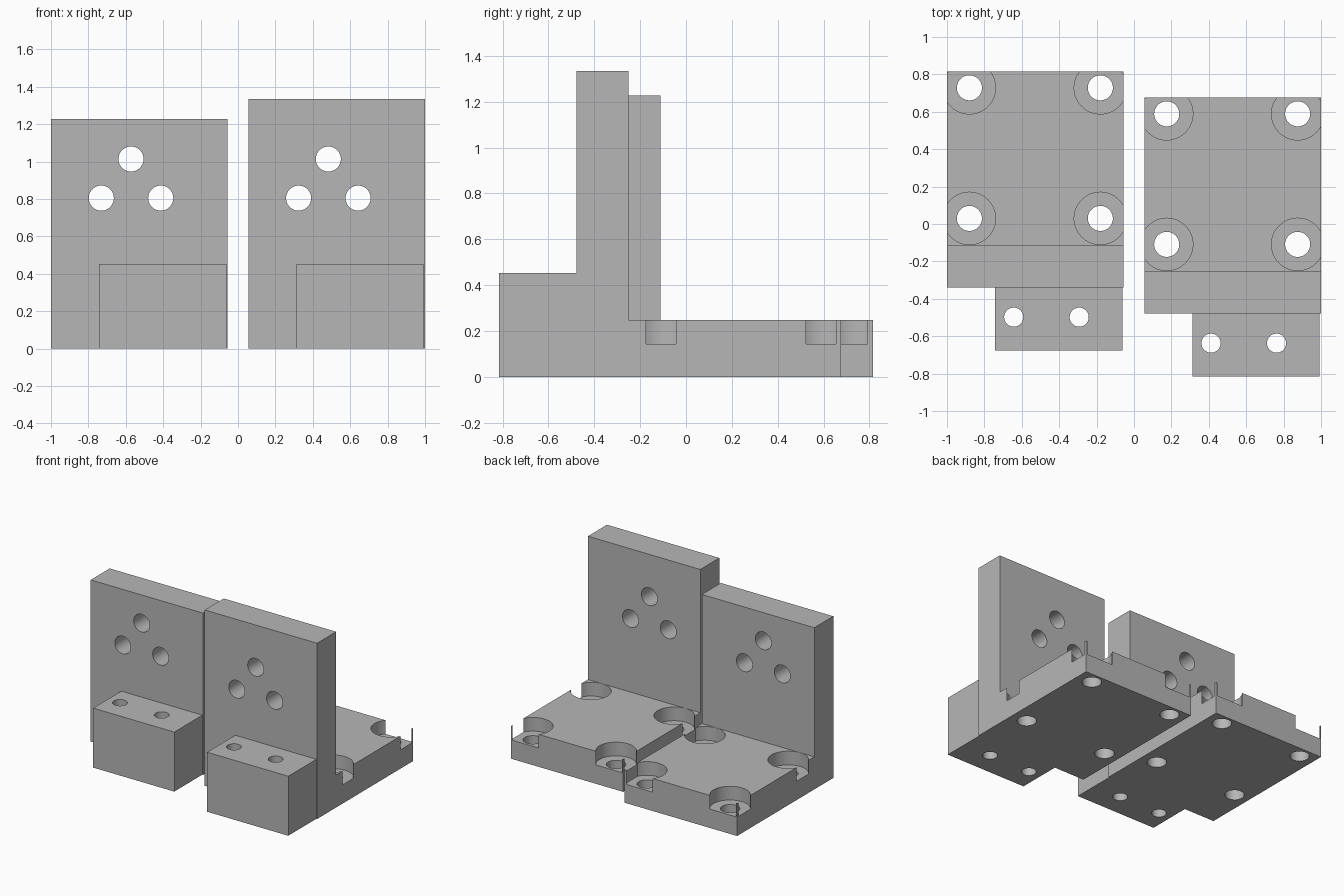
import bpy, bmesh, math
from mathutils import Matrix, Vector

default = bpy.data.objects.get("Cube")
if default:
    bpy.data.objects.remove(default, do_unlink=True)

grey = bpy.data.materials.new("plain grey")
grey.use_nodes = True
COLOUR = (0.47, 0.47, 0.47, 1)
grey.diffuse_color = COLOUR
grey.node_tree.nodes["Principled BSDF"].inputs["Base Color"].default_value = COLOUR


def add_object(name, bm):
    bmesh.ops.recalc_face_normals(bm, faces=bm.faces)
    mesh = bpy.data.meshes.new(name)
    bm.to_mesh(mesh)
    bm.free()
    mesh.materials.append(grey)
    obj = bpy.data.objects.new(name, mesh)
    bpy.context.collection.objects.link(obj)
    return obj


def extrude_profile(name, points, x0, x1):
    """Extrude a side profile of (y, z) points along x."""
    bm = bmesh.new()
    face = bm.faces.new([bm.verts.new((x0, y, z)) for y, z in points])
    grown = bmesh.ops.extrude_face_region(bm, geom=[face])["geom"]
    verts = [g for g in grown if isinstance(g, bmesh.types.BMVert)]
    bmesh.ops.translate(bm, verts=verts, vec=(x1 - x0, 0, 0))
    return add_object(name, bm)


def drill(target, centres, radius, depth, along_y=False):
    """Cut a group of equal round holes into the target."""
    bm = bmesh.new()
    turn = Matrix.Rotation(math.pi / 2, 4, "X") if along_y else Matrix()
    for centre in centres:
        bmesh.ops.create_cone(bm, cap_ends=True, segments=64, radius1=radius,
                              radius2=radius, depth=depth,
                              matrix=Matrix.Translation(Vector(centre)) @ turn)
    cutter = add_object("hole_cutter", bm)
    cutter.hide_render = True
    mod = target.modifiers.new("holes", "BOOLEAN")
    mod.operation = "DIFFERENCE"
    mod.solver = "EXACT"
    mod.object = cutter
    select(target)
    bpy.ops.object.modifier_apply(modifier=mod.name)
    bpy.data.objects.remove(cutter, do_unlink=True)


def select(obj):
    bpy.ops.object.select_all(action="DESELECT")
    obj.select_set(True)
    bpy.context.view_layer.objects.active = obj


def build_bracket(side, dx, dy, wall_top):
    back, wall_back, wall_front, block_front = (
        y + dy for y in (0.815, -0.111, -0.339, -0.676))
    base_top, seat, block_top = 0.247, 0.143, 0.452

    # L-shaped plate and upright wall
    plate = extrude_profile(side + "_angle_plate", [
        (wall_front, 0), (back, 0), (back, base_top), (wall_back, base_top),
        (wall_back, wall_top), (wall_front, wall_top)], dx - 1, dx - 0.056)

    # Counterbored mounting holes in the base
    mounts = [(x + dx, y + dy) for x in (-0.88, -0.18) for y in (0.03, 0.728)]
    drill(plate, [(x, y, seat + 0.1) for x, y in mounts], 0.14, 0.2)
    drill(plate, [(x, y, 0.1) for x, y in mounts], 0.067, 0.4)

    # Triangle of holes through the wall
    wall_holes = [(-0.572, 1.014), (-0.731, 0.805), (-0.413, 0.805)]
    drill(plate, [(x + dx, (wall_front + wall_back) / 2, z)
                  for x, z in wall_holes], 0.067, 0.5, along_y=True)

    # Front block with two vertical holes
    block = extrude_profile(side + "_front_block", [
        (block_front, 0), (wall_front, 0), (wall_front, block_top),
        (block_front, block_top)], dx - 0.743, dx - 0.062)
    drill(block, [(x + dx, dy - 0.498, 0.2) for x in (-0.643, -0.293)], 0.051, 0.8)

    for part in (plate, block):
        select(part)
        bpy.ops.object.shade_smooth_by_angle(angle=math.radians(30))


build_bracket("right", 0, 0, 1.228)
build_bracket("left", 1.055, -0.139, 1.335)
